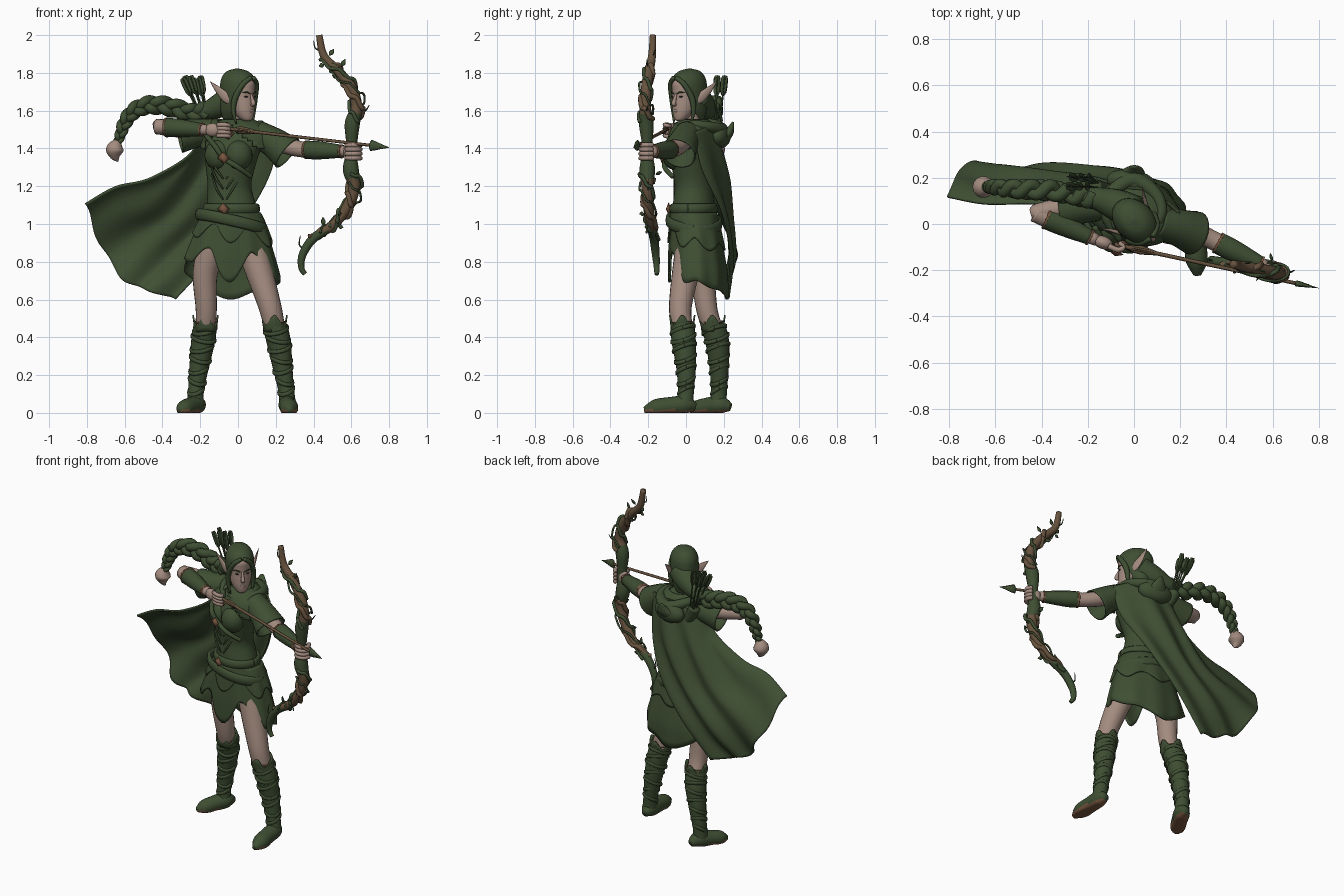
import bpy, bmesh, math, random
from mathutils import Vector, Matrix
random.seed(4)
TAU = math.tau

def material(name, c):
    m = bpy.data.materials.new(name)
    m.diffuse_color = (*c, 1)
    return m
GREEN = material("forest green", (.049, .077, .033))
SKIN = material("skin", (.37, .262, .215))
WOOD = material("bow wood", (.135, .085, .048))
COPPER = material("copper trim", (.19, .095, .052))
DARK = material("dark eye", (.03, .025, .02))

def spline(ctrl, n=6):
    """Catmull-Rom through tuples of any size."""
    out = []
    for i in range(len(ctrl) - 1):
        p0, p1, p2, p3 = ctrl[max(i-1, 0)], ctrl[i], ctrl[i+1], ctrl[min(i+2, len(ctrl)-1)]
        for k in range(n):
            t = k / n
            out.append(tuple(.5*(2*b+(c-a)*t+(2*a-5*b+4*c-d)*t*t+(3*b-a-3*c+d)*t**3)
                             for a, b, c, d in zip(p0, p1, p2, p3)))
    return out + [tuple(ctrl[-1])]

def grid(name, rows, mats, closed=True, caps=True, thick=0, rule=None, drop=None, xf=None):
    bm = bmesh.new()
    vs = [[bm.verts.new(p) for p in r] for r in rows]
    m = len(rows[0])
    for a, b in zip(vs, vs[1:]):
        for j in range(m if closed else m - 1):
            k = (j + 1) % m
            bm.faces.new((a[j], a[k], b[k], b[j]))
    if caps and closed:
        bm.faces.new(vs[0]); bm.faces.new(vs[-1])
    if drop:
        bmesh.ops.delete(bm, geom=[f for f in bm.faces if drop(f.calc_center_median())], context='FACES')
    bmesh.ops.recalc_face_normals(bm, faces=bm.faces)
    for f in bm.faces:
        f.smooth = True
        if rule:
            f.material_index = rule(f.calc_center_median())
    if xf:
        bm.transform(xf)
    me = bpy.data.meshes.new(name)
    bm.to_mesh(me); bm.free()
    for mt in (mats if isinstance(mats, list) else [mats]):
        me.materials.append(mt)
    ob = bpy.data.objects.new(name, me)
    bpy.context.collection.objects.link(ob)
    if thick:
        ob.modifiers.new("thickness", 'SOLIDIFY').thickness = thick
    return ob

def tube(name, ctrl, mats, sides=14, flat=(1, 1), ref=(0, 1, 0), n=6, floor=None, **kw):
    """Tube along (x, y, z, radius) points."""
    s = spline(ctrl, n)
    P = [Vector(p[:3]) for p in s]
    rows = []
    for i, p in enumerate(P):
        t = (P[min(i+1, len(P)-1)] - P[max(i-1, 0)]).normalized()
        a = t.cross(Vector(ref)).normalized()
        b = a.cross(t)
        r = max(s[i][3], .0008)
        ring = [p + a*r*flat[0]*math.cos(TAU*j/sides) + b*r*flat[1]*math.sin(TAU*j/sides) for j in range(sides)]
        if floor is not None:
            for v in ring: v.z = max(v.z, floor)
        rows.append(ring)
    return grid(name, rows, mats, **kw)

def loft(name, rings, mats, rot=0, sides=40, n=5, **kw):
    """Stacked ellipses (x, y, z, rx, ry), turned by rot degrees."""
    R = Matrix.Rotation(math.radians(rot), 3, 'Z')
    rows = [[Vector((x, y, z)) + R @ Vector((rx*math.cos(TAU*j/sides), ry*math.sin(TAU*j/sides), 0))
             for j in range(sides)] for x, y, z, rx, ry in spline(rings, n)]
    return grid(name, rows, mats, **kw)

def ball(name, c, s, mat, rot=0, xf=None):
    rows = [(c[0], c[1], c[2] - s[2]*math.cos(math.pi*k/12), max(s[0]*math.sin(math.pi*k/12), .0005),
             max(s[1]*math.sin(math.pi*k/12), .0005)) for k in range(13)]
    return loft(name, rows, mat, rot, 20, 1, xf=xf)

def band(name, c, rx, ry, r, mat, tilt=(0, 0), rot=0, flat=(1, 1)):
    pts = []
    for k in range(25):
        q = Matrix.Rotation(math.radians(rot), 3, 'Z') @ Vector((rx*math.cos(TAU*k/24), ry*math.sin(TAU*k/24), 0))
        pts.append((c[0]+q.x, c[1]+q.y, c[2]+tilt[0]*q.x/rx+tilt[1]*q.y/ry, r))
    return tube(name, pts, mat, 8, flat, (0, 0, 1), 2)

# --- torso, neck, bust, belt
loft("bodice", [(-.03,.04,1.0,.15,.115), (-.035,.04,1.1,.132,.108), (-.045,.04,1.2,.117,.098), (-.04,.03,1.3,.132,.103),
     (-.03,.025,1.38,.148,.11), (-.01,.03,1.46,.165,.095), (0,.04,1.52,.12,.075), (0,.035,1.55,.055,.05)], GREEN, -15)
tube("neck", [(0,.04,1.5,.05), (.003,.03,1.55,.044), (.01,.015,1.62,.045)], SKIN)
for s in (-1, 1):
    ball("bust", (-.05+s*.055, -.04-s*.016, 1.365), (.072, .068, .08), GREEN)
    for k in range(3):   # raised corset seams
        tube("corset_seam", [(-.07+s*.008, -.062, 1.13+k*.055, .004), (-.07+s*.045, -.06, 1.19+k*.05, .006),
             (-.06+s*.08, -.045, 1.27+k*.03, .004)], GREEN, 6)
tube("chest_strap", [(-.17,-.01,1.47,.013), (-.12,-.1,1.41,.014), (-.077,-.105,1.35,.014), (.0,-.112,1.3,.014), (.07,-.07,1.25,.012)], GREEN, 8)
band("waist_belt", (-.035,.04,1.08), .14, .113, .028, GREEN, rot=-12, flat=(.5, 1))
band("hip_sash", (-.035,.042,1.01), .178, .137, .028, GREEN, (-.04, -.01), flat=(.5, 1.1))
for x, y, z in ((-.077,-.092,1.08), (-.077,-.125,1.35), (-.05,-.085,1.48)):
    loft("brooch", [(x,y,z-.033,.001,.001), (x,y,z,.034,.015), (x,y,z+.033,.001,.001)], COPPER, -15, 4, 1)

# --- skirt with pointed panels
HEM = [.70, .66, .64, .60, .66, .74, .82, .80, .87, .69, .85, .70]
def skirt(name, hem, grow):
    n = 12
    hs = [h[0] for h in spline([(h,) for h in hem + hem[:1]], n)][:-1]
    rows = []
    for i in range(13):
        v, row = i/12, []
        for j, h in enumerate(hs):
            a, z = TAU*j/len(hs), 1.06 + (h-1.06)*v
            f = min(((1.06-z)/.3)**.8 if z < 1.06 else 0, 1.08)
            k = 1 + .025*math.sin(10*a)*v + grow
            side = .05 if math.sin(a) > 0 else .032 - .05*max(0, .85-z)
            row.append((-.03-.015*f+(.143+.115*f)*k*math.cos(a), .04+.01*f+(.117+side*f)*k*math.sin(a), z))
        rows.append(row)
    grid(name, rows, GREEN, caps=False, thick=.01)
skirt("skirt", HEM, 0)
skirt("skirt_overlay", [.93,.86,.9,.86,.92,.9,.96,.93,1.0,.9,.99,.88], .05)

# --- legs, boots, feet (right, left)
LEGS = [([(-.11,.06,.93,.085), (-.172,.085,.75,.067), (-.168,.11,.55,.056), (-.172,.14,.45,.054)],
         [(-.172,.14,.47,.062), (-.185,.165,.38,.063), (-.205,.175,.25,.052), (-.222,.175,.12,.042), (-.225,.17,.05,.045)],
         [(-.2,.235,.03,.022), (-.215,.185,.042,.047), (-.25,.12,.035,.047), (-.288,.055,.022,.042), (-.31,.02,.016,.014)]),
        ([(.06,.04,.93,.088), (.112,.0,.75,.073), (.17,-.03,.56,.06), (.193,-.02,.45,.056)],
         [(.193,-.02,.47,.063), (.215,-.012,.38,.064), (.235,.0,.25,.053), (.255,.0,.12,.042), (.262,-.005,.05,.045)],
         [(.258,.05,.03,.022), (.262,.0,.042,.047), (.266,-.09,.035,.048), (.272,-.165,.024,.046), (.274,-.222,.016,.016)])]
for leg, boot, foot in LEGS:
    tube("leg", leg, SKIN, 20)
    tube("boot_shaft", boot, GREEN, 20)
    tube("boot_foot", foot, [GREEN, COPPER], 20, (1, 1), (0, 0, 1), floor=0, rule=lambda c: int(c.z < .016))
    x, y = boot[0][:2]
    # cuff rising to points at front and sides
    rows = []
    for i in range(4):
        rows.append([(x+(.058+.004*i)*math.cos(TAU*j/48), y+(.058+.004*i)*math.sin(TAU*j/48),
                      .43+i*(.02+.009*math.cos(4*TAU*j/48))) for j in range(48)])
    grid("boot_cuff", rows, GREEN, caps=False, thick=.008)
    band("boot_trim", (x, y, .478), .061, .061, .004, COPPER)
    for k in range(7):   # wrapped straps
        q = spline(boot, 7)[3 + k*3]
        band("boot_wrap", q[:3], q[3], q[3], .008, GREEN, (.012*(-1)**k, .02), flat=(.7, 1.4))

# --- arms: bare skin, sleeves, bracers
tube("right_upper_arm", [(-.13,.09,1.48,.05), (-.3,.07,1.5,.045), (-.42,.048,1.515,.04), (-.445,.042,1.515,.02)], SKIN)
tube("right_forearm", [(-.43,.05,1.515,.042), (-.3,-.01,1.51,.04), (-.16,-.07,1.497,.026)], SKIN)
tube("right_bracer", [(-.38,.028,1.512,.051), (-.3,-.008,1.507,.047), (-.19,-.058,1.499,.034)], GREEN)
tube("right_sleeve", [(-.1,.08,1.49,.065), (-.2,.08,1.485,.073), (-.31,.07,1.465,.09)], GREEN, 24, caps=False, thick=.008)
tube("left_upper_arm", [(.15,.0,1.46,.05), (.26,-.035,1.415,.046), (.34,-.07,1.395,.042), (.45,-.125,1.39,.042), (.57,-.185,1.385,.027)], SKIN)
tube("left_bracer", [(.36,-.08,1.393,.048), (.43,-.115,1.39,.048), (.55,-.175,1.385,.034)], GREEN)
tube("left_sleeve", [(.1,.01,1.48,.07), (.19,-.015,1.43,.08), (.262,-.04,1.375,.096)], GREEN, 24, caps=False, thick=.008)
for a, b in (((-.38,.028,1.512,.053), (-.371,.024,1.512,.053)), ((.36,-.08,1.393,.05), (.369,-.085,1.393,.05)),
             ((-.196,-.055,1.5,.037), (-.188,-.059,1.499,.037)), ((.544,-.172,1.385,.037), (.552,-.176,1.385,.037))):
    tube("bracer_trim", [a, b], COPPER)
# hands
ball("left_palm", (.59,-.2,1.383), (.035, .028, .045), SKIN, -25)
for i in range(4):
    tube("left_finger", [(.608+.04*math.cos(a), -.205+.036*math.sin(a), 1.418-.023*i, .0125)
         for a in (3.6, 4.5, 5.4, 6.3, 7.2)], SKIN, 8, ref=(0, 0, 1), n=3)
ball("right_palm", (-.135,-.08,1.498), (.045, .028, .036), SKIN, -20)
for i in range(4):
    z = 1.525 - .019*i
    tube("right_finger", [(-.11,-.095,z,.012), (-.07,-.112,z,.012), (-.045,-.1,z-.004,.011), (-.065,-.08,z-.006,.009)], SKIN, 8, ref=(0, 0, 1), n=3)

# --- head, built facing -y and turned towards the target
HX = Matrix.Translation((.004, .012, 0)) @ Matrix.Rotation(math.radians(45), 4, 'Z')
loft("face", [(0,-.065,1.545,.012,.012), (0,-.057,1.555,.03,.034), (0,-.035,1.59,.053,.062), (0,-.015,1.63,.066,.082),
     (0,-.005,1.67,.071,.09), (0,0,1.71,.073,.098), (0,0,1.755,.069,.094), (0,.01,1.8,.04,.05)], SKIN, xf=HX)
tube("nose", [(0,-.09,1.69,.006), (0,-.102,1.66,.009), (0,-.108,1.637,.013), (0,-.094,1.628,.006)], SKIN, 10, ref=(1, 0, 0), xf=HX)
tube("lips", [(-.022,-.082,1.597,.003), (0,-.095,1.599,.008), (.022,-.082,1.597,.003)], SKIN, 8, xf=HX, ref=(0, 0, 1))
loft("hair", [(0,.05,1.555,.055,.04), (0,.035,1.6,.074,.068), (0,.015,1.66,.081,.095), (0,.004,1.72,.084,.108),
     (0,.004,1.77,.077,.1), (0,.01,1.808,.05,.064), (0,.01,1.823,.006,.008)], GREEN, sides=80, n=9, xf=HX, thick=.006,
     drop=lambda c: c.y < -.01 and (c.x/.067)**2 + ((c.z-1.65)/.118)**2 < 1)
for s in (-1, 1):
    ball("eye", (s*.031,-.086,1.674), (.011, .006, .004), DARK, s*15, HX)
    tube("brow", [(s*.012,-.097,1.69,.003), (s*.032,-.091,1.698,.004), (s*.052,-.073,1.694,.002)], GREEN, 6, ref=(0, 0, 1), xf=HX)
    tube("ear", [(s*.066,-.01,1.645,.014), (s*.08,.01,1.665,.026), (s*.102,.045,1.705,.02), (s*.13,.085,1.755,.001)],
         SKIN, 10, (1, .35), (1, s*-.4, 0), xf=HX)
    tube("hair_lock", [(s*.008,-.1,1.775,.012), (s*.05,-.082,1.74,.014), (s*.073,-.048,1.67,.016), (s*.075,-.035,1.6,.013),
         (s*.063,-.045,1.53,.003)], GREEN, 10, xf=HX)

# --- braid: three interwoven strands and a loose tuft
tube("hair_gather", [(-.0,.05,1.68,.075), (-.08,.085,1.635,.068), (-.16,.11,1.602,.05), (-.24,.125,1.59,.035)], GREEN)
braid = spline([(-.17,.11,1.597,.046), (-.25,.125,1.588,.045), (-.36,.145,1.62,.045), (-.47,.15,1.63,.043), (-.555,.155,1.595,.038),
                (-.602,.16,1.53,.032), (-.625,.16,1.465,.025), (-.64,.16,1.425,.018)], 7)
for k in range(3):
    pts = []
    for i, p in enumerate(braid):
        t = (Vector(braid[min(i+1, len(braid)-1)][:3]) - Vector(braid[max(i-1, 0)][:3])).normalized()
        a, ph = t.cross(Vector((0, 1, 0))), i*.42 + TAU*k/3
        q = Vector(p[:3]) + a*p[3]*.62*math.sin(ph) + Vector((0, 1, 0))*p[3]*.5*math.sin(2*ph)
        pts.append((*q, p[3]*.6))
    tube("braid_strand", pts, GREEN, 10, n=2)
tube("braid_tuft", [(-.635,.16,1.44,.018), (-.648,.16,1.41,.042), (-.652,.16,1.385,.046), (-.648,.16,1.355,.026), (-.635,.16,1.33,.002)], SKIN)

# --- cape blown to the side, mantle and lowered hood
CAPE = [[(-.2,.04,1.5), (-.14,.14,1.52), (0,.16,1.53), (.1,.13,1.52), (.2,.05,1.49)],
        [(-.26,.08,1.37), (-.24,.17,1.31), (-.12,.21,1.28), (.04,.2,1.28), (.18,.085,1.29)],
        [(-.47,.09,1.245), (-.42,.19,1.1), (-.26,.23,1.05), (-.1,.235,1.05), (.06,.19,1.06)],
        [(-.65,.09,1.2), (-.62,.22,1.0), (-.47,.25,.86), (-.32,.25,.8), (-.12,.235,.83)],
        [(-.81,.12,1.11), (-.73,.265,.9), (-.61,.22,.71), (-.48,.21,.65), (-.33,.22,.6)]]
cols = [spline(r, 14) for r in CAPE]
cape = [spline([c[j] for c in cols], 8) for j in range(len(cols[0]))]
for j, col in enumerate(cape):
    for i, p in enumerate(col):
        w = .014*min(1, i/10)*math.sin(TAU*3.5*j/(len(cape)-1))
        col[i] = (p[0]+w*.5, p[1]+w, p[2]+w*.2)
grid("cape", cape, GREEN, closed=False, thick=.01)
loft("shoulder_mantle", [(-.01,.03,1.4,.195,.122), (-.005,.037,1.47,.192,.125), (0,.045,1.52,.15,.11), (0,.045,1.555,.08,.068)],
     GREEN, -15, caps=False, thick=.01, drop=lambda c: c.y < -.0 and abs(c.x+.06) < (1.545-c.z)*1.1)
tube("hood_fold", [(-.06,-.07,1.485,.013), (-.12,.03,1.53,.022), (-.1,.13,1.53,.028), (0,.19,1.5,.034), (.1,.12,1.515,.028),
     (.11,.02,1.525,.022), (.0,-.07,1.49,.013)], GREEN, 14, (1, 1), (0, 0, 1))
ball("hood_pouch", (-.01,.18,1.465), (.11, .055, .065), GREEN, -10)
tube("hood_tip", [(-.01,.2,1.46,.05), (0,.23,1.49,.035), (0,.25,1.54,.008)], GREEN, 12, ref=(1, 0, 0), flat=(.7, 1.3))

# --- quiver arrows
tube("quiver", [(-.1,.14,1.4,.03), (-.14,.15,1.46,.034), (-.175,.16,1.53,.036)], GREEN)
for k in range(6):
    a = Vector((-.17+.01*(k % 3), .155+.02*(k//3), 1.5))
    b = Vector((-.29+.04*(k % 3)+.012*(k//3), .165+.04*(k//3), 1.765+.012*(k % 2)))
    tube("quiver_shaft", [(*a, .005), (*b, .005)], GREEN, 6)
    for ref in ((0, 1, 0), (1, 0, 0)):
        tube("fletching", [(*a.lerp(b, .66), .002), (*a.lerp(b, .75), .017), (*a.lerp(b, .97), .018), (*a.lerp(b, 1.03), .012)],
             GREEN, 6, (1, .12), ref, 2)

# --- nocked arrow
A, B = Vector((-.085,-.088,1.508)), Vector((.80,-.278,1.405))
tube("arrow_shaft", [(*A, .009), (*A.lerp(B, .95), .008)], WOOD, 8)
tube("arrow_head", [(*A.lerp(B, .885), .004), (*A.lerp(B, .89), .03), (*A.lerp(B, .95), .014), (*B, .001)], GREEN, 8, (1, .45), n=2)
for ref in ((0, 1, 0), (0, 0, 1)):
    tube("arrow_feather", [(*A.lerp(B, .06), .004), (*A.lerp(B, .12), .02), (*A.lerp(B, .24), .003)], WOOD, 6, (1, .12), ref, 3)

# --- gnarled bow with vines and leaves
BOW = [(.43,-.175,2.0,.017), (.455,-.18,1.89,.021), (.53,-.195,1.81,.025), (.6,-.21,1.72,.029), (.628,-.215,1.62,.03), (.605,-.21,1.53,.04),
       (.602,-.205,1.395,.027), (.597,-.205,1.29,.042), (.615,-.205,1.2,.032), (.585,-.2,1.1,.029), (.51,-.185,1.0,.025),
       (.4,-.17,.925,.024), (.343,-.16,.84,.021), (.335,-.155,.77,.016), (.355,-.155,.735,.012)]
tube("bow", BOW, [WOOD, GREEN], 14, rule=lambda c: int(1.24 < c.z < 1.59 or c.z < .96))
path = spline(BOW, 6)
def vine(name, lo, hi, ph, r, mat, amp):
    tube(name, [(p[0]+(p[3]+amp)*math.cos(i*.4+ph), p[1]+(p[3]+amp)*.8*math.sin(i*.4+ph), p[2]+.01*math.sin(i*1.7+ph), r)
         for i, p in enumerate(path) if lo <= i <= hi], mat, 7, n=3)
for lo, hi in ((7, 29), (43, 66)):
    vine("vine", lo, hi, 0, .010, GREEN, .010)
    vine("branch", lo+2, hi, 2.4, .014, WOOD, .004)
    vine("tendril", lo+4, hi-3, 4.2, .006, GREEN, .020)
    for k in range(7):
        p = path[random.randint(lo, hi)]
        d = Vector((random.uniform(-1, 1), random.uniform(-.5, .5), random.uniform(-1, 1))).normalized()
        q = Vector(p[:3]) + d*(p[3]+.005)
        w = q + d*.035 + Vector((0, 0, .012))
        tube("leaf", [(*q, .002), (*q.lerp(w, .45), .013), (*w, .001)], GREEN, 6, (1, .3), ref=(.2, 1, .1), n=3)
for pts in ([(.44,-.18,1.92,.005), (.41,-.175,1.93,.004), (.4,-.17,1.97,.002)], [(.35,-.16,.87,.005), (.325,-.155,.89,.004), (.33,-.15,.94,.002)],
            [(.62,-.21,1.63,.007), (.67,-.21,1.6,.005), (.695,-.2,1.63,.002)], [(.6,-.2,1.17,.007), (.65,-.2,1.19,.005), (.655,-.2,1.24,.002)]):
    tube("twig", pts, GREEN, 6)
